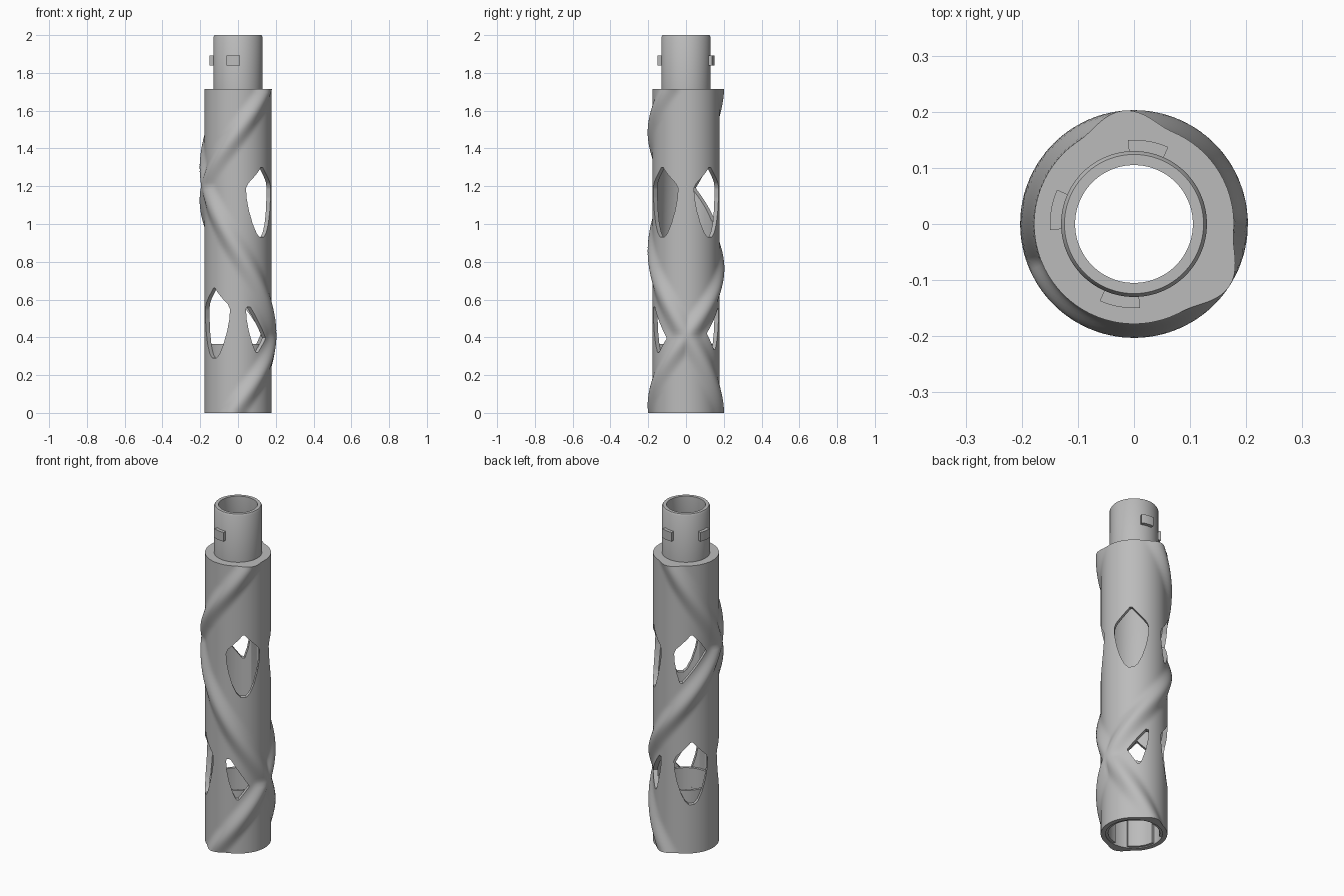
import bpy, bmesh, math
from math import sin, cos, radians, degrees

old = bpy.data.objects.get("Cube")
if old:
    bpy.data.objects.remove(old, do_unlink=True)

SEG = 120
BODY_R, INNER_R, BODY_TOP, RIDGE = 0.178, 0.152, 1.715, 0.025

grey = bpy.data.materials.new("plain grey")
grey.use_nodes = True
colour = (0.5, 0.5, 0.5, 1)
grey.diffuse_color = colour
grey.node_tree.nodes["Principled BSDF"].inputs["Base Color"].default_value = colour


def wrap(a):
    return (a + 180) % 360 - 180


# Two helical ribs winding in opposite directions: (angle at z, window clearance)
HELICES = [(lambda z: -100 + 249 * z, 33), (lambda z: 85 - 204 * z, 39)]


def body_radius(angle, z):
    bump = 0
    for helix, _ in HELICES:
        d = abs(wrap(angle - helix(z)))
        if d < 28:
            bump = max(bump, cos(radians(d / 28 * 90)) ** 2)
    return BODY_R + RIDGE * bump


def make_object(name, bm):
    bmesh.ops.recalc_face_normals(bm, faces=bm.faces)
    mesh = bpy.data.meshes.new(name)
    bm.to_mesh(mesh)
    bm.free()
    mesh.materials.append(grey)
    obj = bpy.data.objects.new(name, mesh)
    bpy.context.collection.objects.link(obj)
    return obj


def smooth(obj):
    bpy.ops.object.select_all(action='DESELECT')
    obj.select_set(True)
    bpy.context.view_layer.objects.active = obj
    bpy.ops.object.shade_smooth_by_angle(angle=radians(35))


def revolve(rings):
    """Closed loop of rings; each is (radius or function, z)."""
    bm = bmesh.new()
    loops = []
    for r, z in rings:
        loop = []
        for i in range(SEG):
            a = 360 * i / SEG
            rad = r(a, z) if callable(r) else r
            loop.append(bm.verts.new((rad * cos(radians(a)), rad * sin(radians(a)), z)))
        loops.append(loop)
    for k, low in enumerate(loops):
        high = loops[(k + 1) % len(loops)]
        for i in range(SEG):
            j = (i + 1) % SEG
            bm.faces.new((low[i], low[j], high[j], high[i]))
    return bm


def arc_block(bm, r0, r1, z0, z1, a0, a1, steps=10):
    """Curved block between two radii, heights and angles."""
    sections = []
    for i in range(steps + 1):
        a = radians(a0 + (a1 - a0) * i / steps)
        sections.append([bm.verts.new((r * cos(a), r * sin(a), z))
                         for r, z in ((r0, z0), (r1, z0), (r1, z1), (r0, z1))])
    for s, t in zip(sections, sections[1:]):
        for k in range(4):
            m = (k + 1) % 4
            bm.faces.new((s[k], s[m], t[m], t[k]))
    bm.faces.new(sections[0])
    bm.faces.new(sections[-1][::-1])


# Ribbed tube with a narrower neck, hollow all the way through
ROWS = 90
rings = [(body_radius, BODY_TOP * i / ROWS) for i in range(ROWS + 1)]
rings += [(0.13, BODY_TOP), (0.13, 1.99), (0.124, 2.0), (0.105, 2.0),
          (0.105, 1.69), (INNER_R, 1.62), (INNER_R, 0)]
body = make_object("ribbed_tube", revolve(rings))

# Window outline: half width against height above the sill
OUTLINE = [(0, 0.015), (0.02, 0.035), (0.07, 0.058), (0.14, 0.078), (0.21, 0.09),
           (0.26, 0.092), (0.285, 0.082), (0.35, 0.022), (0.37, 0.006)]


def half_width(h):
    for (h0, w0), (h1, w1) in zip(OUTLINE, OUTLINE[1:]):
        if h <= h1:
            return w0 + (w1 - w0) * (h - h0) / (h1 - h0)
    return OUTLINE[-1][1]


def add_window(bm, centre, sill, rows=48):
    """Prism pointing outwards, trimmed so that it stays clear of the ribs."""
    left, right = [], []
    for i in range(rows + 1):
        h = 0.37 * i / rows
        z = sill + h
        w = half_width(h)
        lo, hi = -w, w
        for helix, gap in HELICES:
            d = wrap(helix(z) - centre)
            if 0 <= d < 90:
                hi = min(hi, BODY_R * sin(radians(d - gap)))
            elif -90 < d < 0:
                lo = max(lo, BODY_R * sin(radians(d + gap)))
        if hi - lo > 0.011:
            left.append((lo, z))
            right.append((hi, z))
    outline = left + right[::-1]
    c, s = cos(radians(centre)), sin(radians(centre))
    near, far = [[bm.verts.new((d * c - u * s, d * s + u * c, z)) for u, z in outline]
                 for d in (0.11, 0.3)]
    bm.faces.new(near)
    bm.faces.new(far[::-1])
    for i in range(len(outline)):
        j = (i + 1) % len(outline)
        bm.faces.new((near[i], near[j], far[j], far[i]))


cut = bmesh.new()
for sill, centres in ((0.29, (45, 135, -135, -45)), (0.93, (45, 135, -45))):
    for centre in centres:
        add_window(cut, centre, sill)
cutter = make_object("window_cutter", cut)
cutter.hide_render = True

mod = body.modifiers.new("windows", 'BOOLEAN')
mod.object = cutter
mod.operation = 'DIFFERENCE'
mod.solver = 'EXACT'
bpy.ops.object.select_all(action='DESELECT')
body.select_set(True)
bpy.context.view_layer.objects.active = body
bpy.ops.object.modifier_apply(modifier=mod.name)
bpy.data.objects.remove(cutter, do_unlink=True)
smooth(body)

# Socket collar inside the foot
collar = make_object("socket_collar", revolve(
    [(0.153, 0.25), (0.153, 0.365), (0.138, 0.365), (0.138, 0.25)]))
smooth(collar)

# Socket walls, leaving three slots for the lugs
LUGS = (80, 170, 260)
bm = bmesh.new()
for a0, a1 in ((96, 154), (186, 244), (276, 424)):
    arc_block(bm, 0.138, 0.153, 0.005, 0.25, a0, a1, 24)
smooth(make_object("socket_walls", bm))

# Locking lugs round the neck
for n, a in enumerate(LUGS):
    bm = bmesh.new()
    arc_block(bm, 0.125, 0.15, 1.838, 1.892, a - 14, a + 14)
    smooth(make_object(f"neck_lug_{n + 1}", bm))
